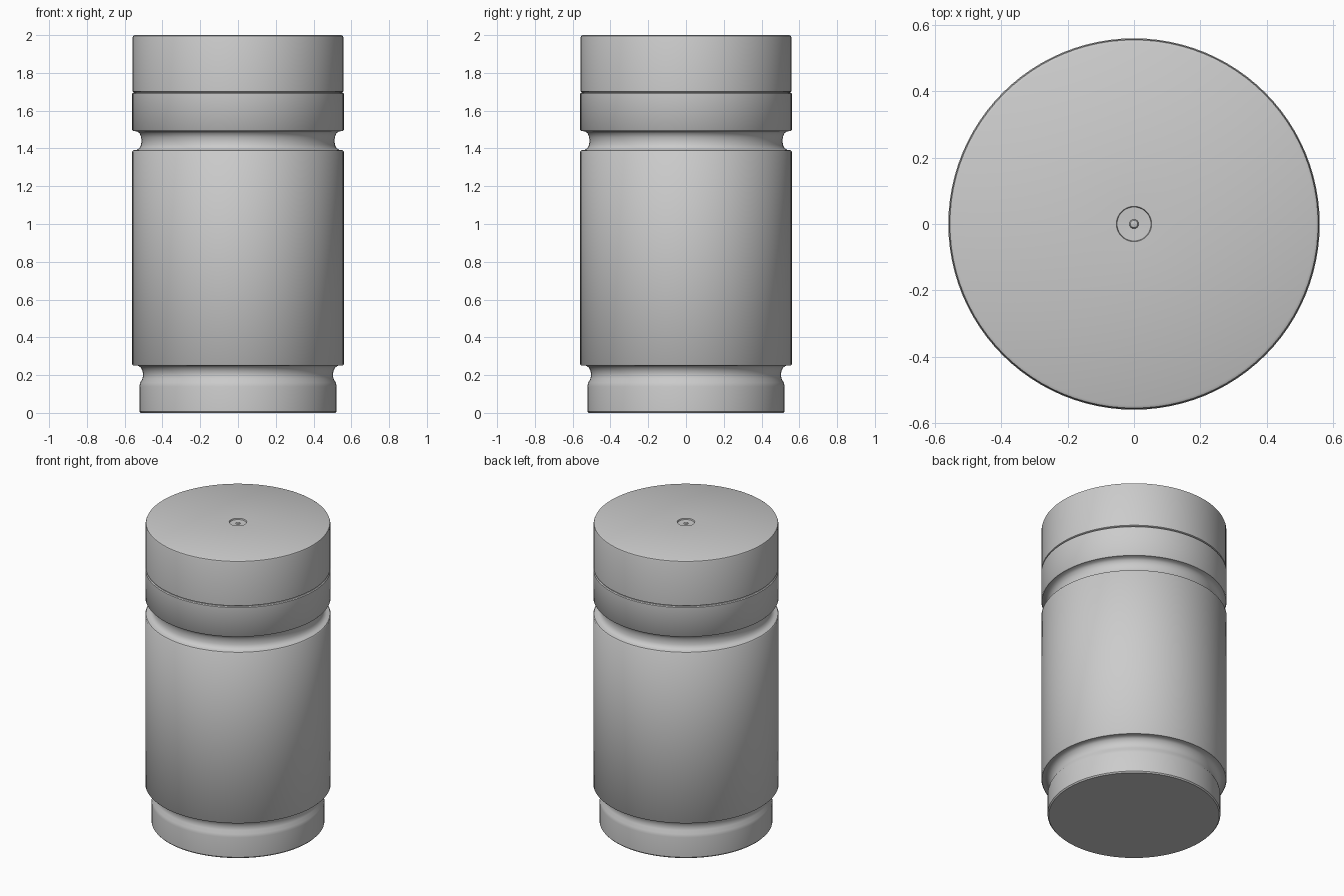
import bpy
import bmesh
from math import radians

cube = bpy.data.objects.get("Cube")
if cube:
    bpy.data.objects.remove(cube, do_unlink=True)

grey = bpy.data.materials.new("plain grey")
grey.use_nodes = True
colour = (0.6, 0.6, 0.6, 1)
grey.diffuse_color = colour
grey.node_tree.nodes["Principled BSDF"].inputs["Base Color"].default_value = colour


def lathe(name, profile, steps=96):
    """Spin a (radius, height) outline about the z axis."""
    bm = bmesh.new()
    verts = [bm.verts.new((r, 0, z)) for r, z in profile]
    edges = [bm.edges.new(pair) for pair in zip(verts, verts[1:])]
    bmesh.ops.spin(bm, geom=verts + edges, cent=(0, 0, 0), axis=(0, 0, 1),
                   angle=radians(360), steps=steps, use_duplicate=False)
    bmesh.ops.remove_doubles(bm, verts=bm.verts, dist=0.0001)
    bmesh.ops.recalc_face_normals(bm, faces=bm.faces)
    mesh = bpy.data.meshes.new(name)
    bm.to_mesh(mesh)
    bm.free()
    mesh.materials.append(grey)
    obj = bpy.data.objects.new(name, mesh)
    bpy.context.collection.objects.link(obj)
    bpy.ops.object.select_all(action="DESELECT")
    obj.select_set(True)
    bpy.context.view_layer.objects.active = obj
    bpy.ops.object.shade_smooth_by_angle(angle=radians(40))
    return obj


# Container: base, waist, straight wall, neck groove and collar
lathe("container", [
    (0, 0), (0.515, 0), (0.522, 0.008), (0.522, 0.14), (0.518, 0.16),
    (0.506, 0.18), (0.502, 0.2), (0.505, 0.22), (0.515, 0.24), (0.53, 0.25),
    (0.555, 0.25), (0.56, 0.256), (0.56, 1.384), (0.555, 1.39),
    (0.535, 1.393), (0.521, 1.402), (0.513, 1.42), (0.511, 1.44),
    (0.513, 1.46), (0.521, 1.48), (0.535, 1.49), (0.555, 1.493),
    (0.56, 1.499), (0.56, 1.69), (0.555, 1.695), (0, 1.695),
])

# Lid with a rounded rim and a small central dimple and pip
lathe("lid", [
    (0, 1.697), (0.55, 1.697), (0.558, 1.702), (0.558, 1.988),
    (0.555, 1.996), (0.547, 2), (0.053, 2), (0.051, 1.992),
    (0.014, 1.99), (0.011, 1.996), (0, 1.999),
])
